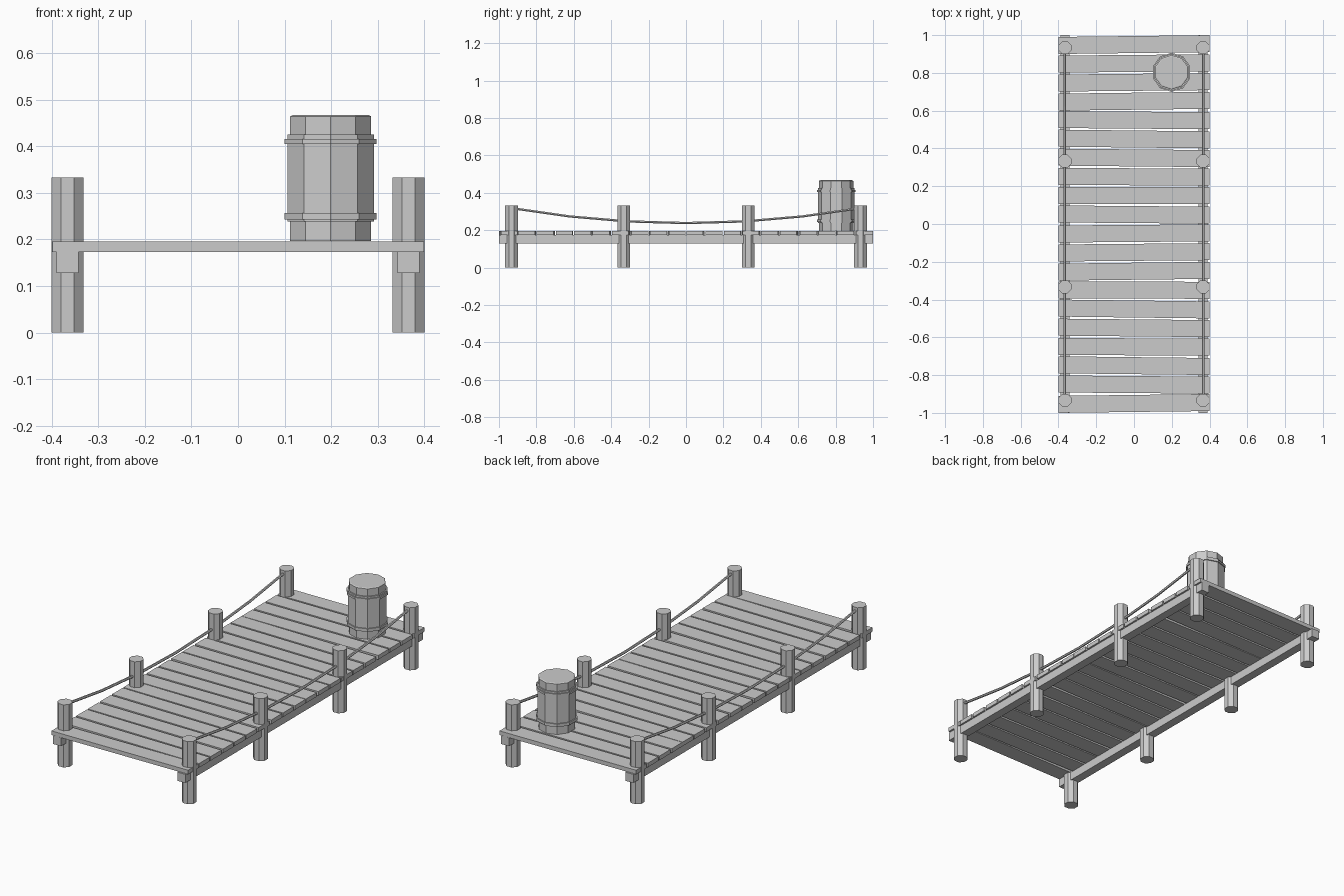
import bpy, bmesh, math, random
from mathutils import Matrix, Vector

random.seed(4)
cube = bpy.data.objects.get("Cube")
if cube:
    bpy.data.objects.remove(cube, do_unlink=True)

GREY = (0.6, 0.6, 0.6, 1)
mat = bpy.data.materials.new("weathered grey")
mat.use_nodes = True
mat.diffuse_color = GREY
mat.node_tree.nodes["Principled BSDF"].inputs["Base Color"].default_value = GREY

SIDE = 0.366          # x of posts, beams and ropes
POST_Y = (-0.933, -0.333, 0.333, 0.933)


def finish(name, bm):
    bmesh.ops.recalc_face_normals(bm, faces=bm.faces)
    mesh = bpy.data.meshes.new(name)
    bm.to_mesh(mesh)
    bm.free()
    mesh.materials.append(mat)
    obj = bpy.data.objects.new(name, mesh)
    bpy.context.scene.collection.objects.link(obj)
    return obj


def box(name, centre, size, turn=0.0):
    bm = bmesh.new()
    place = (Matrix.Translation(centre) @ Matrix.Rotation(turn, 4, "Z")
             @ Matrix.Diagonal((*size, 1)))
    bmesh.ops.create_cube(bm, size=1, matrix=place)
    return finish(name, bm)


def turned(name, profile, sides, centre, start):
    """Stack of polygon rings from (radius, height) pairs, capped at both ends."""
    bm = bmesh.new()
    rings = []
    for r, z in profile:
        angles = [start + math.tau * i / sides for i in range(sides)]
        rings.append([bm.verts.new((centre[0] + r * math.cos(a),
                                    centre[1] + r * math.sin(a), z)) for a in angles])
    for low, high in zip(rings, rings[1:]):
        for i in range(sides):
            j = (i + 1) % sides
            bm.faces.new((low[i], low[j], high[j], high[i]))
    bm.faces.new(rings[0])
    bm.faces.new(rings[-1])
    return finish(name, bm)


def rope(name, points, radius, sides=6):
    bm = bmesh.new()
    rings = []
    for p in points:
        ring = []
        for i in range(sides):
            a = math.tau * i / sides
            offset = Vector((math.cos(a), 0, math.sin(a))) * radius
            ring.append(bm.verts.new(Vector(p) + offset))
        rings.append(ring)
    for a, b in zip(rings, rings[1:]):
        for i in range(sides):
            j = (i + 1) % sides
            bm.faces.new((a[i], a[j], b[j], b[i]))
    bm.faces.new(rings[0])
    bm.faces.new(rings[-1])
    return finish(name, bm)


# Deck planks, each slightly askew
COUNT = 20
for i in range(COUNT):
    tilt = 0.7 if i in (0, COUNT - 1) else random.uniform(-0.8, 0.8)
    box(f"deck_plank_{i + 1}", (0, -0.95 + 0.1 * i, 0.184),
        (0.798, 0.09, 0.022), math.radians(tilt))

# Beams, octagonal posts and sagging ropes on both sides
for side, x in (("left", SIDE), ("right", -SIDE)):
    box(f"{side}_beam", (x, 0, 0.151), (0.047, 2.0, 0.046))
    for n, y in enumerate(POST_Y):
        turned(f"{side}_post_{n + 1}", [(0.0368, 0), (0.0368, 0.333)], 8,
               (x, y), math.pi / 8)
    ys = [POST_Y[-1] * k / 3 for k in range(-3, 4)]
    rope(f"{side}_rope", [(x, y, 0.238 + 0.092 * y * y) for y in ys], 0.007)

# Ten-sided barrel with two raised hoops
END, BODY, HOOP = 0.0914, 0.098, 0.1038
turned("barrel", [
    (END, 0.196), (END, 0.238), (BODY, 0.238), (BODY, 0.243),
    (HOOP, 0.243), (HOOP, 0.257), (BODY, 0.257), (BODY, 0.405),
    (HOOP, 0.405), (HOOP, 0.416), (BODY, 0.416), (BODY, 0.425),
    (END, 0.425), (END, 0.464), (0.085, 0.467)], 10, (0.199, 0.803), math.pi / 2)
